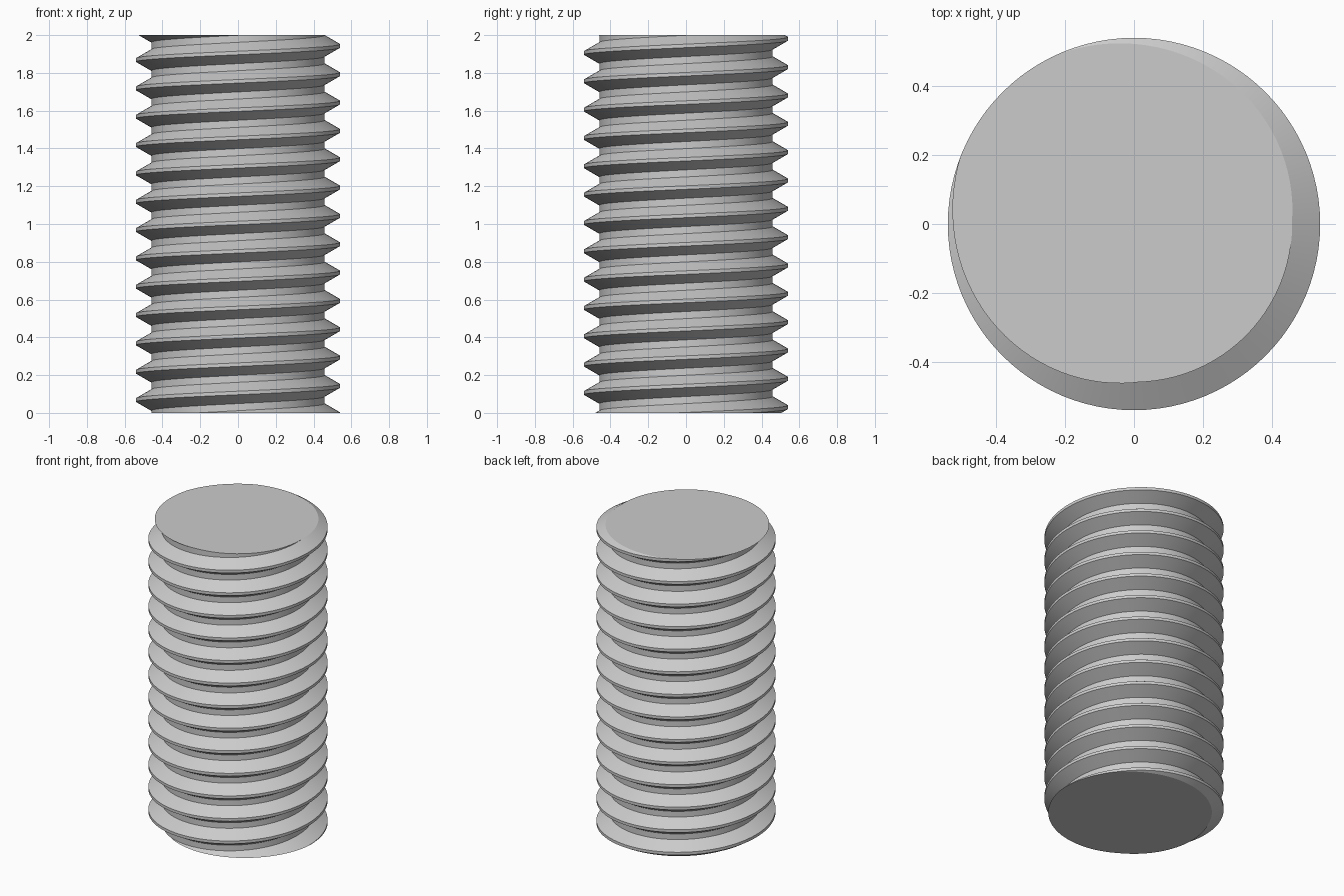
import bpy
import bmesh
import math

cube = bpy.data.objects.get("Cube")
if cube:
    bpy.data.objects.remove(cube, do_unlink=True)

HEIGHT = 2.0
PITCH = 0.15
CREST_RADIUS = 0.54
ROOT_RADIUS = 0.459
CREST_START = 0.143      # crest height on the +x side
SEGMENTS = 96            # steps per turn

# Steel material
steel = bpy.data.materials.new("steel_grey")
steel.use_nodes = True
colour = (0.6, 0.6, 0.6, 1.0)
steel.diffuse_color = colour
steel.node_tree.nodes["Principled BSDF"].inputs["Base Color"].default_value = colour

# Metric thread profile: lower root, two crest corners, upper root
profile = [(ROOT_RADIUS, -PITCH * 6 / 16), (CREST_RADIUS, -PITCH / 16),
           (CREST_RADIUS, PITCH / 16), (ROOT_RADIUS, PITCH * 6 / 16)]

# Sweep the profile along a right-handed helix that overshoots both ends
bm = bmesh.new()
turns = math.ceil(HEIGHT / PITCH) + 5
sections = []
for step in range(turns * SEGMENTS + 1):
    angle = math.tau * step / SEGMENTS
    centre = CREST_START + PITCH * (step / SEGMENTS - 3)
    sections.append([bm.verts.new((r * math.cos(angle), r * math.sin(angle), centre + dz))
                     for r, dz in profile])

for i in range(len(sections) - 1):
    a, b = sections[i], sections[i + 1]
    for k in range(len(profile) - 1):
        bm.faces.new((a[k], b[k], b[k + 1], a[k + 1]))
    # Root band joining this turn to the next one
    if i + 1 + SEGMENTS < len(sections):
        c, d = sections[i + SEGMENTS], sections[i + 1 + SEGMENTS]
        bm.faces.new((a[-1], b[-1], d[0], c[0]))

# Cut both ends flat and cap them
for z, direction in ((0.0, -1), (HEIGHT, 1)):
    bmesh.ops.bisect_plane(bm, geom=bm.verts[:] + bm.edges[:] + bm.faces[:], dist=1e-6,
                           plane_co=(0, 0, z), plane_no=(0, 0, direction), clear_outer=True)
    rim = [e for e in bm.edges if e.is_boundary
           and all(abs(v.co.z - z) < 1e-4 for v in e.verts)]
    bmesh.ops.contextual_create(bm, geom=rim)
bmesh.ops.recalc_face_normals(bm, faces=bm.faces[:])

mesh = bpy.data.meshes.new("threaded_rod")
bm.to_mesh(mesh)
bm.free()
mesh.materials.append(steel)
rod = bpy.data.objects.new("threaded_rod", mesh)
bpy.context.collection.objects.link(rod)

# Smooth round the rod, sharp along the thread
bpy.ops.object.select_all(action="DESELECT")
rod.select_set(True)
bpy.context.view_layer.objects.active = rod
bpy.ops.object.shade_smooth_by_angle(angle=math.radians(25))
